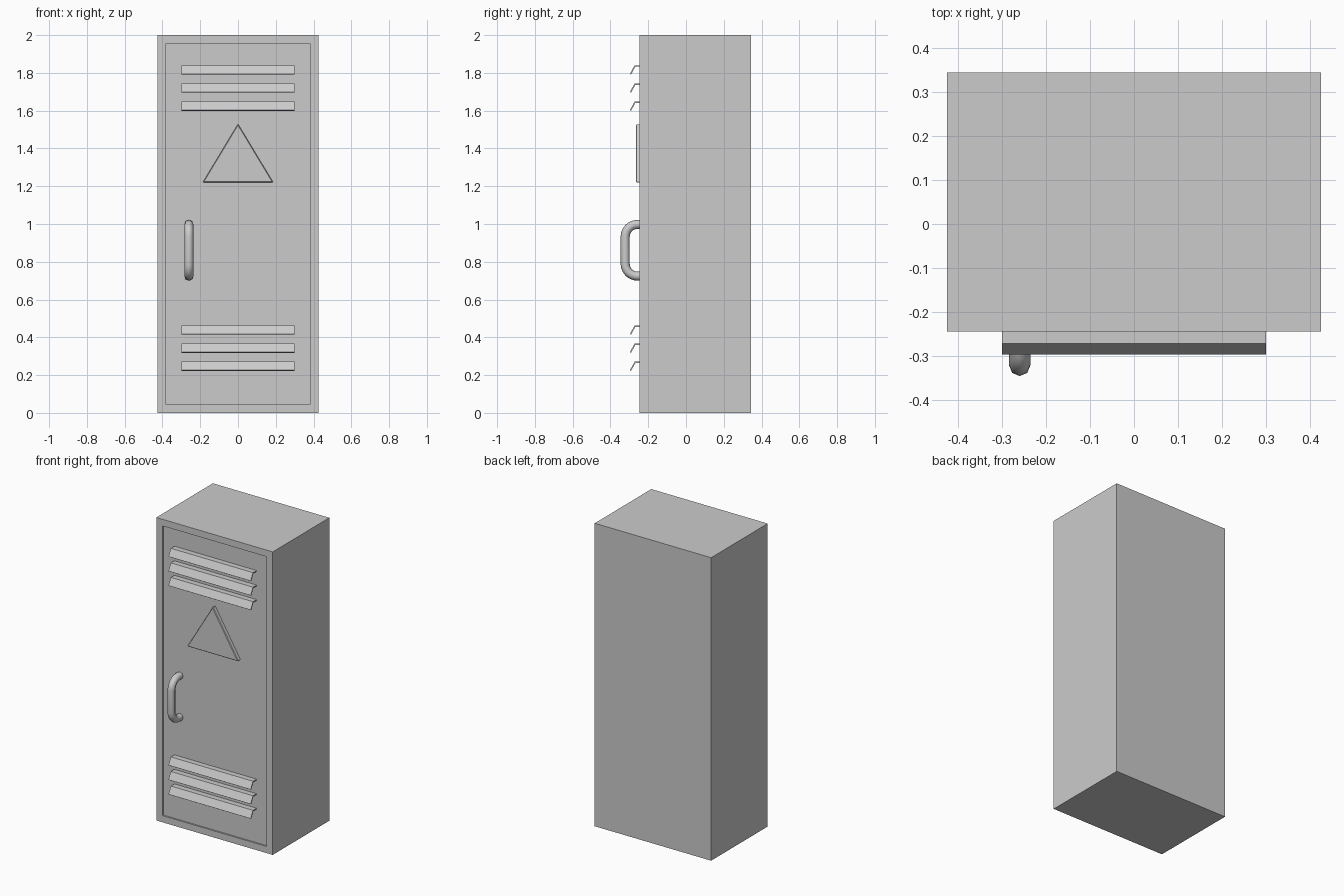
import bpy, bmesh
from math import sin, cos, pi
from mathutils import Vector

cube = bpy.data.objects.get("Cube")
if cube:
    bpy.data.objects.remove(cube, do_unlink=True)

grey = bpy.data.materials.new("grey_metal")
grey.use_nodes = True
colour = (0.6, 0.6, 0.6, 1)
grey.diffuse_color = colour
grey.node_tree.nodes["Principled BSDF"].inputs["Base Color"].default_value = colour

FRONT, BACK = -0.245, 0.345
RECESS = 0.01
DOOR = FRONT + RECESS


def add_object(name, bm):
    bmesh.ops.recalc_face_normals(bm, faces=bm.faces)
    mesh = bpy.data.meshes.new(name)
    bm.to_mesh(mesh)
    bm.free()
    mesh.materials.append(grey)
    obj = bpy.data.objects.new(name, mesh)
    bpy.context.collection.objects.link(obj)
    return obj


def extrude_profile(name, points, direction):
    bm = bmesh.new()
    face = bm.faces.new([bm.verts.new(p) for p in points])
    result = bmesh.ops.extrude_face_region(bm, geom=[face], use_keep_orig=True)
    moved = [v for v in result["geom"] if isinstance(v, bmesh.types.BMVert)]
    bmesh.ops.translate(bm, verts=moved, vec=direction)
    return add_object(name, bm)


# Cabinet with a shallow recessed door panel
bm = bmesh.new()
bmesh.ops.create_cube(bm, size=1)
bmesh.ops.scale(bm, verts=bm.verts, vec=(0.85, BACK - FRONT, 2))
bmesh.ops.translate(bm, verts=bm.verts, vec=(0, (FRONT + BACK) / 2, 1))
bm.normal_update()
door = min(bm.faces, key=lambda f: f.calc_center_median().y)
bmesh.ops.inset_region(bm, faces=[door], thickness=0.062)
result = bmesh.ops.extrude_face_region(bm, geom=[door])
bmesh.ops.delete(bm, geom=[door], context="FACES_ONLY")
bmesh.ops.translate(bm, vec=(0, RECESS, 0),
                    verts=[v for v in result["geom"] if isinstance(v, bmesh.types.BMVert)])
add_object("cabinet", bm)

# Vent louvres: bent sheet strips in two groups of three
sheet = [(DOOR, 0), (-0.272, 0), (-0.297, -0.045), (-0.291, -0.049),
         (-0.268, -0.007), (DOOR, -0.007)]
for group, top in (("upper", 1.84), ("lower", 0.463)):
    for i in range(3):
        z = top - i * 0.096
        extrude_profile(f"{group}_louvre_{i + 1}",
                        [(-0.3, y, z + dz) for y, dz in sheet], (0.6, 0, 0))

# Raised triangular plate
plate = extrude_profile("triangle_plate",
                        [(-0.187, DOOR, 1.22), (0.187, DOOR, 1.22), (0, DOOR, 1.53)],
                        (0, -0.265 - DOOR, 0))
bevel = plate.modifiers.new("soft_edge", "BEVEL")
bevel.width = 0.004
bevel.segments = 1

# Handle: round bar bent twice
BEND, REACH, LOW, HIGH = 0.065, -0.322, 0.724, 0.998
path = [(DOOR + 0.005, HIGH)]
for centre_z, start in ((HIGH - BEND, pi / 2), (LOW + BEND, pi)):
    for i in range(7):
        a = start + i * pi / 12
        path.append((REACH + BEND + BEND * cos(a), centre_z + BEND * sin(a)))
path.append((DOOR + 0.005, LOW))

curve = bpy.data.curves.new("handle", "CURVE")
curve.dimensions = "3D"
curve.bevel_depth = 0.024
curve.bevel_resolution = 2
curve.use_fill_caps = True
spline = curve.splines.new("POLY")
spline.points.add(len(path) - 1)
for point, (y, z) in zip(spline.points, path):
    point.co = (-0.26, y, z, 1)
curve.materials.append(grey)
handle = bpy.data.objects.new("handle", curve)
bpy.context.collection.objects.link(handle)
bpy.ops.object.select_all(action="DESELECT")
handle.select_set(True)
bpy.context.view_layer.objects.active = handle
bpy.ops.object.convert(target="MESH")
bpy.ops.object.shade_smooth_by_angle(angle=pi / 3)
